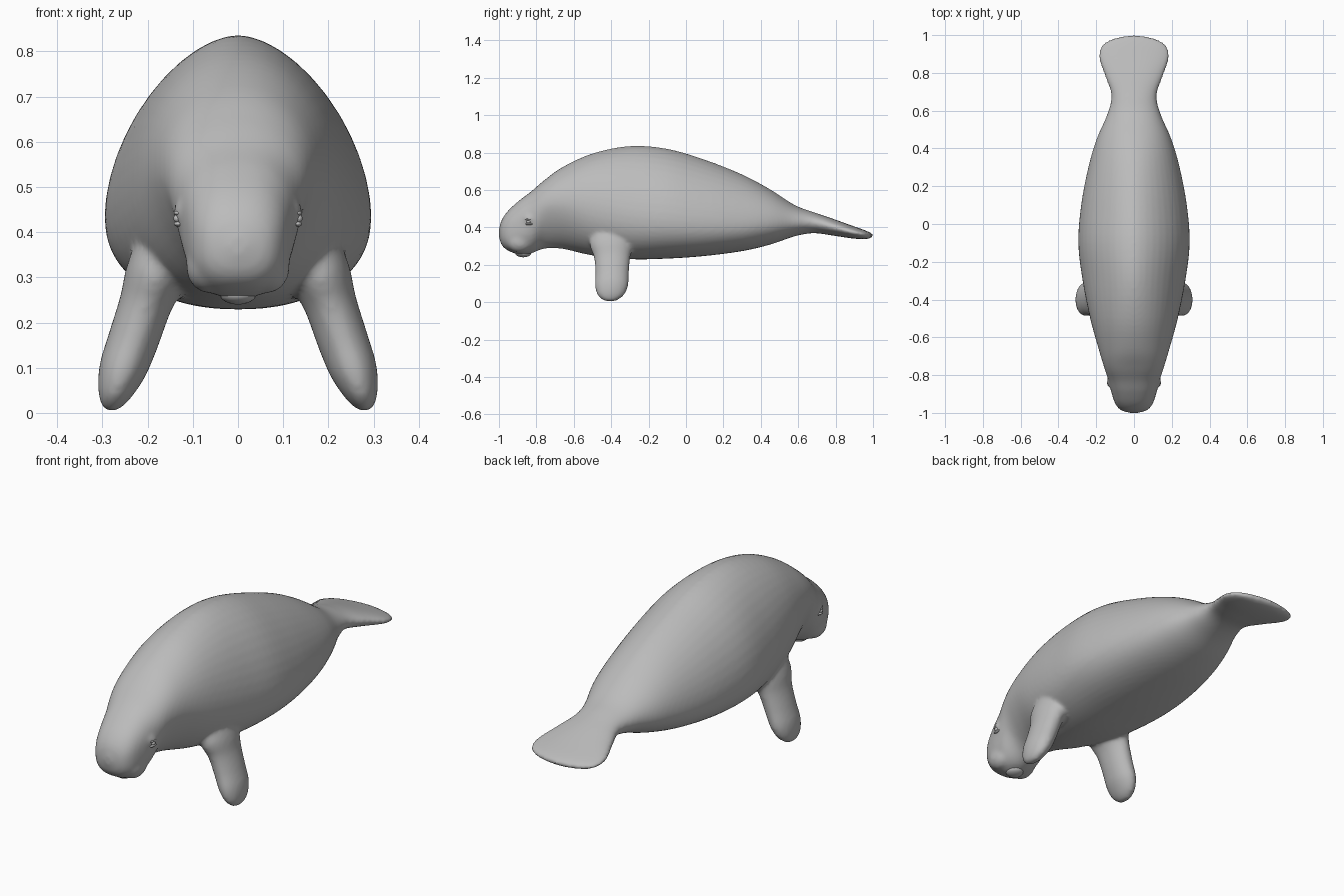
import bpy, bmesh, math
from mathutils import Vector, Matrix

if "Cube" in bpy.data.objects:
    bpy.data.objects.remove(bpy.data.objects["Cube"])


def make_material(name, value):
    mat = bpy.data.materials.new(name)
    mat.use_nodes = True
    colour = (value, value, value, 1)
    mat.diffuse_color = colour
    mat.node_tree.nodes["Principled BSDF"].inputs["Base Color"].default_value = colour
    return mat


skin = make_material("grey_skin", 0.5)


def catmull(points, steps):
    """Resample a list of equal-length tuples along a smooth curve."""
    out = []
    last = len(points) - 1
    for i in range(last):
        a, b = points[max(i - 1, 0)], points[i]
        c, d = points[i + 1], points[min(i + 2, last)]
        for s in range(steps):
            t = s / steps
            out.append([q + t / 2 * (r - p + t * (2 * p - 5 * q + 4 * r - w
                        + t * (3 * (q - r) + w - p)))
                        for p, q, r, w in zip(a, b, c, d)])
    out.append(list(points[-1]))
    return out


def loft(bm, rings):
    """Skin closed rings of points and cap both ends."""
    loops = [[bm.verts.new(p) for p in ring] for ring in rings]
    for a, b in zip(loops, loops[1:]):
        n = len(a)
        for i in range(n):
            j = (i + 1) % n
            bm.faces.new((a[i], a[j], b[j], b[i]))
    bm.faces.new(loops[0][::-1])
    bm.faces.new(loops[-1])


def power(value, exponent):
    return math.copysign(abs(value) ** exponent, value)


def body_ring(station, sides=48):
    y, top, bottom, half, level, exponent, crown = station
    mid = bottom + (top - bottom) * level
    ring = []
    for i in range(sides):
        a = math.tau * i / sides
        c, s = math.cos(a), math.sin(a)
        e = 2 / (crown if s > 0 else exponent)
        height = top - mid if s > 0 else mid - bottom
        ring.append((half * power(c, e), y, mid + height * power(s, e)))
    return ring


def ellipsoid(bm, centre, size):
    matrix = Matrix.Translation(centre) @ Matrix.Diagonal((*size, 1))
    bmesh.ops.create_uvsphere(bm, u_segments=24, v_segments=16, radius=1, matrix=matrix)


def finish(name, bm):
    bmesh.ops.recalc_face_normals(bm, faces=bm.faces)
    mesh = bpy.data.meshes.new(name)
    bm.to_mesh(mesh)
    bm.free()
    obj = bpy.data.objects.new(name, mesh)
    bpy.context.collection.objects.link(obj)
    mesh.materials.append(skin)
    mesh.shade_smooth()
    return obj


# Snout, trunk and paddle tail: y, top, bottom, half width, level of the
# widest point, lower roundness, upper roundness
stations = [
    (-1, .39, .35, .02, .5, 2, 2),
    (-.985, .44, .305, .07, .5, 2.4, 2.2),
    (-.95, .49, .275, .1, .5, 2.7, 2.4),
    (-.89, .545, .255, .12, .55, 2.6, 2.4),
    (-.83, .59, .26, .135, .6, 2.2, 2.3),
    (-.76, .65, .285, .158, .62, 1.6, 2.2),
    (-.66, .722, .285, .188, .55, 1.7, 2),
    (-.5, .795, .25, .232, .45, 2.1, 1.9),
    (-.3, .835, .23, .272, .38, 2.3, 1.75),
    (-.1, .82, .233, .295, .35, 2.3, 1.75),
    (.1, .762, .247, .28, .34, 2.3, 1.75),
    (.3, .683, .273, .242, .35, 2.2, 1.8),
    (.45, .603, .308, .198, .4, 2.1, 1.9),
    (.58, .52, .352, .142, .45, 2, 2),
    (.68, .482, .369, .12, .5, 2, 2),
    (.78, .448, .357, .152, .5, 2, 2),
    (.88, .412, .342, .186, .5, 2, 2),
    (.95, .387, .337, .168, .5, 2, 2),
    (.985, .372, .342, .1, .5, 2, 2),
    (1, .362, .352, .01, .5, 2, 2),
]
bm = bmesh.new()
loft(bm, [body_ring(s) for s in catmull(stations, 5)])

# Front flippers: x, y, z of the centre, half thickness, half breadth
flipper = [
    (.15, -.4, .4, .06, .1),
    (.18, -.4, .31, .065, .115),
    (.205, -.395, .24, .056, .097),
    (.232, -.395, .16, .054, .09),
    (.257, -.398, .09, .05, .089),
    (.272, -.402, .04, .037, .072),
    (.279, -.405, .012, .02, .04),
    (.281, -.405, .003, .003, .008),
]
for side in (1, -1):
    rings = []
    for x, y, z, thick, broad in catmull(flipper, 4):
        angles = [math.tau * i / 28 for i in range(28)]
        rings.append([(side * (x + thick * math.cos(a)),
                       y + broad * math.sin(a),
                       z + thick * .3 * math.cos(a) * min(1, z / .1)) for a in angles])
    loft(bm, rings)
    # Brow and jowl swellings
    ellipsoid(bm, (side * .118, -.835, .445), (.024, .035, .03))
    ellipsoid(bm, (side * .065, -.89, .325), (.05, .07, .06))

body = finish("body", bm)

# Fuse the limbs into the trunk and soften the joins
remesh = body.modifiers.new("fuse", 'REMESH')
remesh.mode = 'VOXEL'
remesh.voxel_size = .01
remesh.use_smooth_shade = True
soften = body.modifiers.new("soften", 'SMOOTH')
soften.factor = .5
soften.iterations = 6

# Lower lip under the snout
bm = bmesh.new()
ellipsoid(bm, (0, -.87, .262), (.04, .042, .022))
finish("lower_lip", bm)

# Eyes with a raised lid above and below
for label, side in (("left", 1), ("right", -1)):
    bm = bmesh.new()
    ellipsoid(bm, (side * .134, -.842, .43), (.009, .011, .009))
    finish(label + "_eye", bm)
    bm = bmesh.new()
    for drop in (.012, -.012):
        ellipsoid(bm, (side * .132, -.84, .43 + drop), (.01, .02, .006))
    finish(label + "_eyelids", bm)
